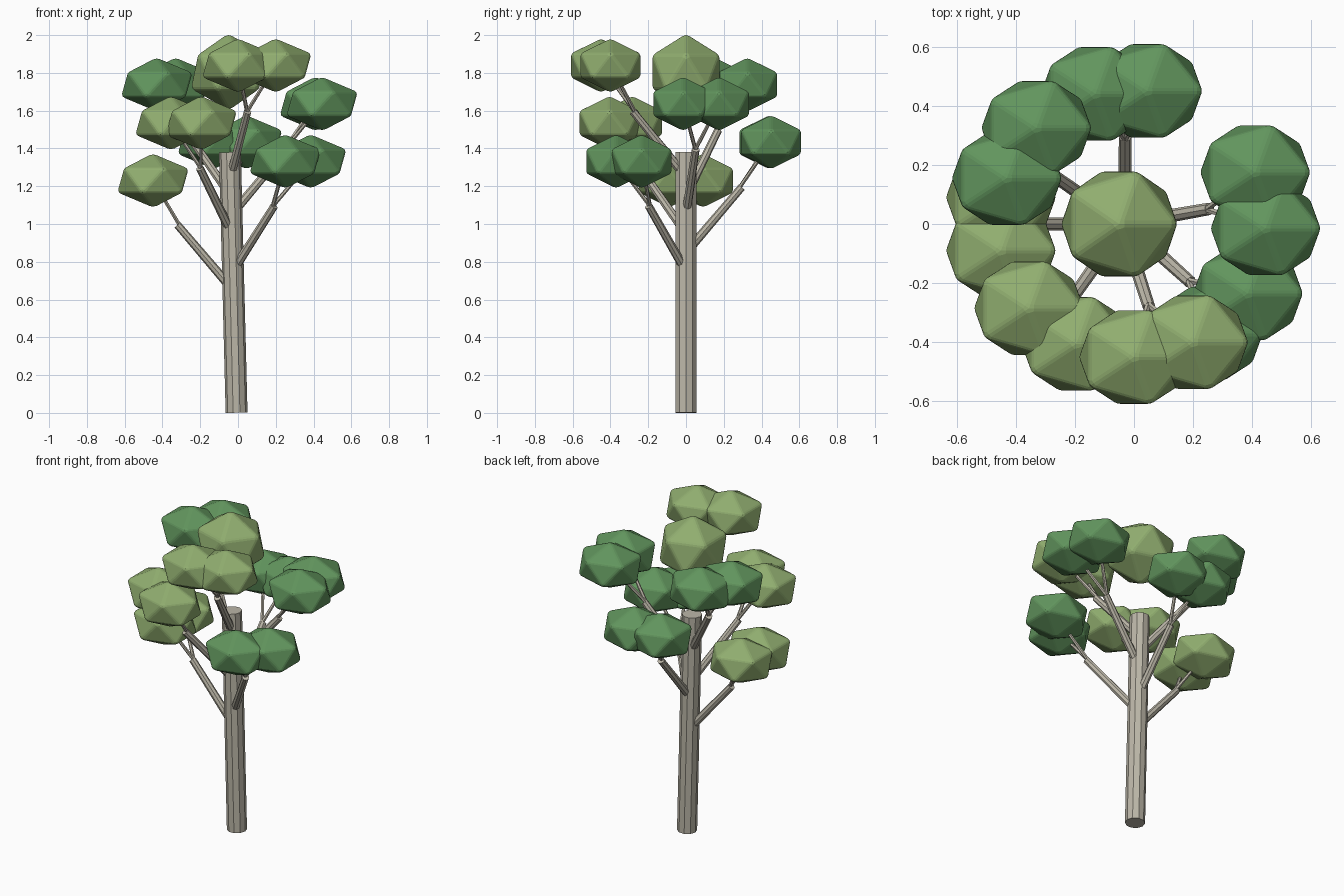
import bpy, bmesh
from math import radians, sin, cos
from mathutils import Vector, Matrix

if "Cube" in bpy.data.objects:
    bpy.data.objects.remove(bpy.data.objects["Cube"])


def material(name, rgb):
    m = bpy.data.materials.new(name)
    m.diffuse_color = (*rgb, 1)
    m.use_nodes = True
    m.node_tree.nodes["Principled BSDF"].inputs["Base Color"].default_value = m.diffuse_color
    return m


BARK = material("bark", (0.50, 0.47, 0.39))
LIGHT = material("light_leaves", (0.28, 0.42, 0.16))
DARK = material("dark_leaves", (0.12, 0.30, 0.11))


def finish(name, bm, mat):
    bmesh.ops.recalc_face_normals(bm, faces=bm.faces)
    me = bpy.data.meshes.new(name)
    bm.to_mesh(me)
    bm.free()
    me.materials.append(mat)
    ob = bpy.data.objects.new(name, me)
    bpy.context.collection.objects.link(ob)
    return ob


def rod(name, a, b, r1, r2, sides):
    """Straight tapered limb between two points."""
    a, b = Vector(a), Vector(b)
    d = b - a
    rot = d.to_track_quat('Z', 'Y').to_matrix().to_4x4()
    bm = bmesh.new()
    bmesh.ops.create_cone(bm, cap_ends=True, segments=sides, radius1=r1,
                          radius2=r2, depth=d.length,
                          matrix=Matrix.Translation((a + b) / 2) @ rot)
    return finish(name, bm, BARK)


def leaf_clump(name, centre, half, mat):
    """Softly bevelled icosahedron fitted to the given half sizes."""
    bm = bmesh.new()
    bmesh.ops.create_icosphere(bm, subdivisions=1, radius=1)
    bmesh.ops.bevel(bm, geom=bm.edges[:], offset=0.06, segments=2,
                    profile=0.5, affect='EDGES')
    size = [max(abs(v.co[i]) for v in bm.verts) for i in range(3)]
    for v in bm.verts:
        v.co = Vector(centre[i] + v.co[i] * half[i] / size[i] for i in range(3))
    return finish(name, bm, mat)


def trunk_axis(z):
    return Vector((-0.0075 - 0.0255 * z, 0, z))


# Trunk, leaning slightly, and crown clump
rod("trunk", trunk_axis(0.001), trunk_axis(1.38), 0.058, 0.058, 10)
leaf_clump("crown_leaves", (-0.05, 0, 1.805), (0.194, 0.177, 0.195), LIGHT)

# Seven forked branches spiralling up: angle, leaf colour, two clump centres
branches = [
    (180, LIGHT, (-0.45, -0.09), (-0.45, 0.09)),
    (-42, DARK, (0.25, -0.37), (0.385, -0.235)),
    (90, DARK, (0.045, 0.45), (-0.13, 0.44)),
    (-125, LIGHT, (-0.355, -0.285), (-0.195, -0.405)),
    (10, DARK, (0.445, -0.015), (0.41, 0.175)),
    (145, DARK, (-0.43, 0.155), (-0.33, 0.325)),
    (-72, LIGHT, (0.0, -0.45), (0.2, -0.4)),
]
for i, (ang, mat, *clumps) in enumerate(branches):
    z = 0.69 + 0.1 * i
    c = trunk_axis(z)
    out = Vector((cos(radians(ang)), sin(radians(ang)), 0))
    fork = c + out * 0.295 + Vector((0, 0, 0.305))
    rod(f"branch_{i + 1}", c + out * 0.035, fork, 0.024, 0.021, 8)
    for side, (x, y) in zip("ab", clumps):
        p = (x, y, 1.23 + 0.1015 * i)
        rod(f"twig_{i + 1}{side}", fork - out * 0.01, p, 0.011, 0.009, 6)
        leaf_clump(f"leaves_{i + 1}{side}", p, (0.184, 0.158, 0.138), mat)
